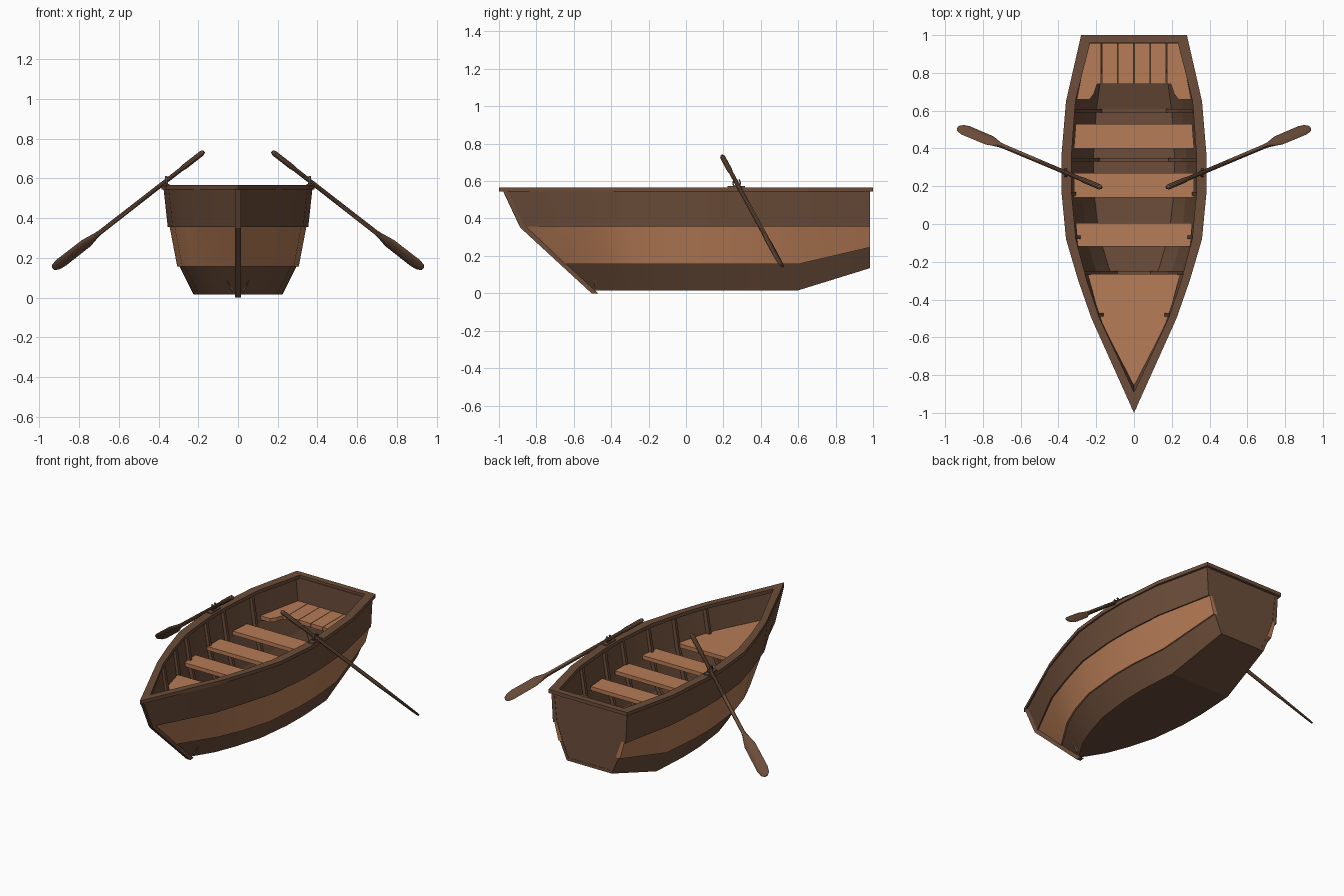
import bpy, bmesh, math
from mathutils import Vector, Matrix

if "Cube" in bpy.data.objects:
    bpy.data.objects.remove(bpy.data.objects["Cube"])


def material(name, rgb):
    m = bpy.data.materials.new(name)
    m.diffuse_color = (*rgb, 1)
    m.use_nodes = True
    m.node_tree.nodes["Principled BSDF"].inputs["Base Color"].default_value = m.diffuse_color
    return m


DARK = material("dark_wood", (0.15, 0.075, 0.042))
LIGHT = material("light_wood", (0.47, 0.20, 0.092))
METAL = material("iron", (0.09, 0.065, 0.05))


def loft(name, sections, mat, mirror=False, caps=True, smooth=False, inner=None):
    """Skin a list of equal-sized point loops; inner = material for loop side 2."""
    bm = bmesh.new()
    rings = [[bm.verts.new(p) for p in s] for s in sections]
    n = len(rings[0])
    for a, b in zip(rings, rings[1:]):
        for i in range(n):
            j = (i + 1) % n
            f = bm.faces.new((a[i], a[j], b[j], b[i]))
            f.material_index = 1 if inner and i == 2 else 0
    if caps:
        bm.faces.new(rings[0])
        bm.faces.new(rings[-1][::-1])
    bmesh.ops.recalc_face_normals(bm, faces=bm.faces)
    me = bpy.data.meshes.new(name)
    bm.to_mesh(me)
    bm.free()
    me.materials.append(mat)
    if inner:
        me.materials.append(inner)
    ob = bpy.data.objects.new(name, me)
    bpy.context.collection.objects.link(ob)
    if mirror:
        ob.modifiers.new("mirror", 'MIRROR').use_clip = True
    if smooth:
        bpy.ops.object.select_all(action='DESELECT')
        ob.select_set(True)
        bpy.context.view_layer.objects.active = ob
        bpy.ops.object.shade_smooth_by_angle(angle=math.radians(30))
    return ob


def prism(name, pts, z0, z1, mat, mirror=False):
    return loft(name, [[(x, y, z) for x, y in pts] for z in (z0, z1)], mat, mirror)


def box(name, x0, x1, y0, y1, z0, z1, mat, mirror=False):
    return prism(name, [(x0, y0), (x1, y0), (x1, y1), (x0, y1)], z0, z1, mat, mirror)


# Hull lines, stern to bow: half widths, stations, heights
def line(xs, ys, z, z_stern):
    return [Vector((x, y, z_stern if i == 0 else z)) for i, (x, y) in enumerate(zip(xs, ys))]


Y = (.985, .62, .35, .18, -.08, -.3, -.52)
LINES = [
    line((.27, .352, .375, .375, .35, .285, .215, 0), Y + (-.98,), .55, .55),
    line((.25, .325, .345, .345, .32, .258, .185, 0), Y + (-.88,), .36, .36),
    line((.21, .275, .297, .297, .272, .215, .15, 0),
         (.985, .6, .35, .18, -.08, -.27, -.42, -.66), .16, .25),
    line((.16, .21, .225, .222, .195, .145, .09, 0),
         (.985, .6, .35, .18, -.05, -.22, -.36, -.5), .016, .135),
]

# Lapped strakes: each lower edge stands proud of the strake beneath
T = .02
for k, (name, mat) in enumerate((("top_strake", DARK), ("middle_strake", LIGHT), ("bottom_strake", DARK))):
    secs = []
    for a, b in zip(LINES[k], LINES[k + 1]):
        bow = a.x == 0
        out = Vector((0, -.009, -.004)) if bow else Vector((.009, 0, -.004))
        b2 = b + out if k < 2 else b
        back = Vector((0, .04, 0)) if bow else Vector((-T, 0, 0))
        secs.append([a, b2, b + back, a + back])
    loft(name, secs, mat, True, True, True, DARK)

# Flat bottom, kicked up at the stern
secs = []
for p in LINES[3]:
    w = max(p.x, .003)
    secs.append([(w, p.y, p.z), (w, p.y, p.z + .02), (-w, p.y, p.z + .02), (-w, p.y, p.z)])
loft("bottom_panel", secs, DARK)

# Transom
half = [(l[0].x - .004, l[0].z) for l in LINES]
outline = half + [(-x, z) for x, z in reversed(half)]
loft("transom", [[(x, y, z) for x, z in outline] for y in (.955, .982)], DARK)

# Stem post
loft("stem_post", [[(-.014, y, z), (.014, y, z), (.012, y + .035, z), (-.012, y + .035, z)]
                   for y, z in ((-.978, .548), (-.885, .35), (-.668, .15), (-.505, 0))], DARK)

# Gunwale rim
outer = [(0, 1), (.28, 1), (.36, .65), (.385, .35), (.385, .18), (.36, -.08), (.295, -.3), (.225, -.5), (0, -1)]
inside = [(0, .96), (.232, .96), (.31, .65), (.332, .35), (.332, .18), (.308, -.08), (.25, -.3), (.182, -.5), (0, -.89)]
loft("gunwale", [[(*o, .543), (*o, .566), (*i, .566), (*i, .543)] for o, i in zip(outer, inside)],
     DARK, True, False)


# Ribs following the inside of the hull
def at(ln, y):
    for a, b in zip(ln, ln[1:]):
        if b.y <= y <= a.y:
            return a.lerp(b, (a.y - y) / (a.y - b.y))


for n, y in enumerate((.6, .34, .16, -.07, -.26, -.48)):
    path = [(p.x - T + .003, p.z) for p in (at(l, y) for l in LINES)]
    path[3] = (max(path[3][0], .03), path[3][1] + .018)
    secs = [[(x, y - .01, z), (x, y + .01, z), (x - .024, y + .01, min(z + .012, .545)),
             (x - .024, y - .01, min(z + .012, .545))] for x, z in path]
    secs[0] = [(px, py, .545) for px, py, pz in secs[0]]
    z = path[3][1]
    secs.append([(0, y - .01, z), (0, y + .01, z), (0, y + .01, z + .012), (0, y - .01, z + .012)])
    loft(f"rib_{n + 1}", secs, DARK, True)

# Thwart seats
for n, (y0, y1, w0, w1) in enumerate(((.4, .53, .318, .308), (.14, .27, .318, .318), (-.12, .005, .298, .308))):
    prism(f"seat_{n + 1}", [(-w0, y0), (w0, y0), (w1, y1), (-w1, y1)], .372, .397, LIGHT)

# Bow deck
prism("bow_deck", [(0, -.265), (.245, -.265), (.178, -.51), (0, -.88)], .365, .39, LIGHT, True)

# Stern bench: four slats and a shaped piece on each side
for n in range(4):
    x = -.172 + n * .086
    box(f"stern_slat_{n + 1}", x + .0015, x + .0845, .74, .957, .375, .4, LIGHT)
prism("stern_side_slat", [(.1735, .957), (.24, .957), (.31, .66), (.235, .66), (.212, .69), (.196, .74), (.1735, .74)],
      .375, .4, LIGHT, True)

# Oars, blades feathered about the shaft
start, end = Vector((.172, .192, .735)), Vector((.93, .512, .145))
axis = (end - start).normalized()
u = Matrix.Rotation(math.radians(-35), 3, axis) @ Vector((-axis.y, axis.x, 0)).normalized()
v = axis.cross(u)
profile = [(0, .008, .008), (.012, .014, .014), (.13, .014, .014), (.15, .011, .011), (.69, .012, .012),
           (.715, .016, .012), (.78, .034, .009), (.95, .035, .007), (.985, .027, .006), (1, .012, .005)]
loft("oar", [[start.lerp(end, t) + u * w * math.cos(a) + v * h * math.sin(a)
              for a in (i * math.tau / 10 for i in range(10))] for t, w, h in profile], DARK, True, True, True)

# Oarlocks: base plate, pin and a horned cradle round the oar
box("oarlock_plate", .345, .378, .222, .315, .564, .573, DARK, True)
box("oarlock_pin", .353, .367, .263, .277, .56, .576, METAL, True)
c = Vector((.362, .271, .589))
arc = [math.radians(-235 + 29 * i) for i in range(11)]
loft("oarlock_cradle", [[c + Vector((dx, r * math.cos(a), r * 1.2 * math.sin(a)))
                         for dx, r in ((-.006, .016), (.006, .016), (.006, .023), (-.006, .023))]
                        for a in arc], METAL, True)
